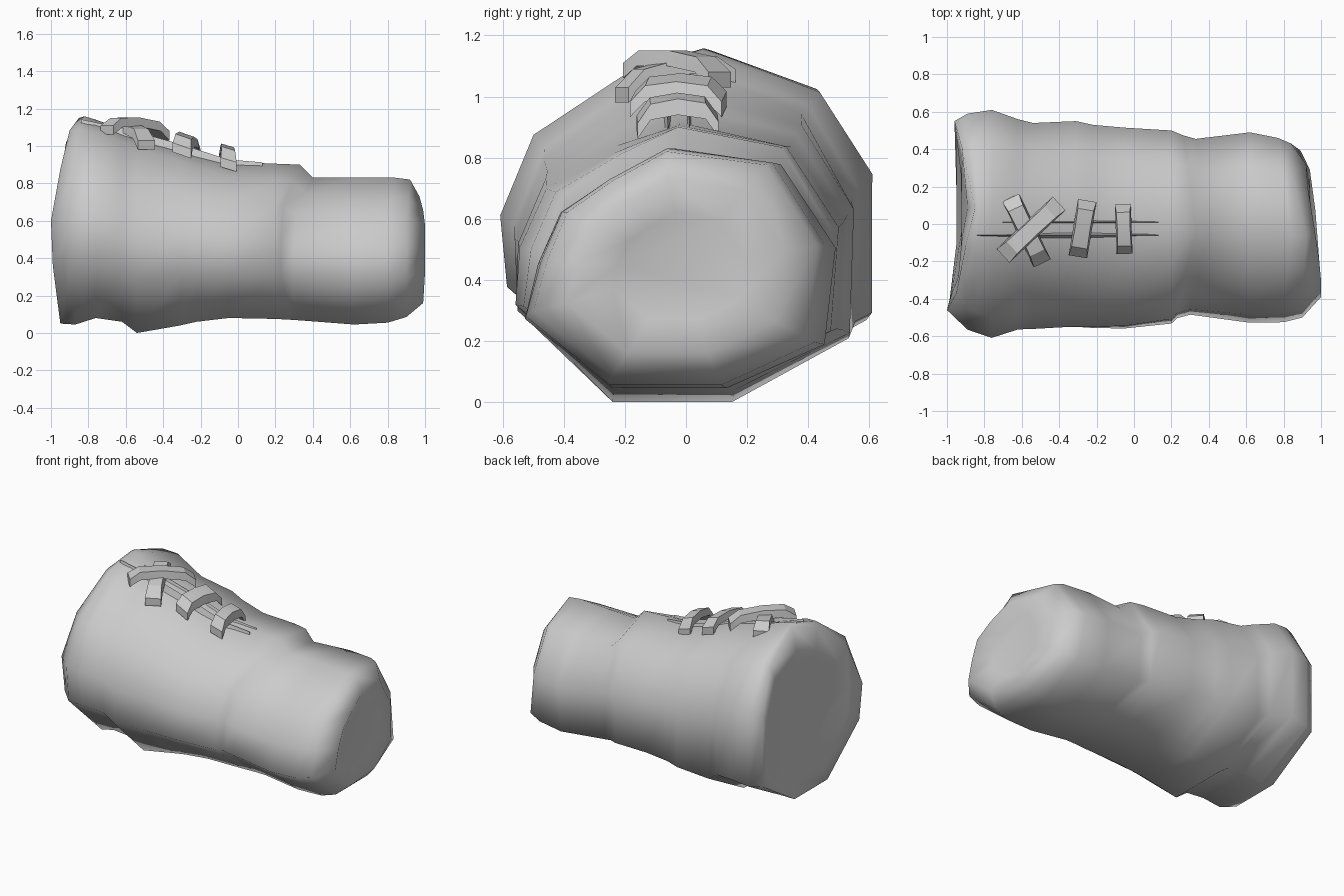
import bpy, bmesh, math
from mathutils import Vector

if "Cube" in bpy.data.objects:
    bpy.data.objects.remove(bpy.data.objects["Cube"])

leather = bpy.data.materials.new("grey_leather")
leather.diffuse_color = (0.6, 0.6, 0.6, 1)
leather.use_nodes = True
leather.node_tree.nodes["Principled BSDF"].inputs["Base Color"].default_value = leather.diffuse_color

# Ten-sided unit sections (y, z): wide end and narrow end; start at the top, go round the back
WIDE = [(.54, 1), (.86, .88), (1, .63), (1, .2), (.65, 0),
        (.3, 0), (.02, .28), (0, .5), (.09, .75), (.34, .94)]
NARROW = [(.47, 1), (.82, .94), (1, .58), (.96, .18), (.65, 0),
          (.28, 0), (0, .29), (.05, .52), (.12, .73), (.28, .87)]
SIDES = 10


def finish(name, bm, angle):
    bmesh.ops.recalc_face_normals(bm, faces=bm.faces[:])
    me = bpy.data.meshes.new(name)
    bm.to_mesh(me)
    bm.free()
    ob = bpy.data.objects.new(name, me)
    bpy.context.collection.objects.link(ob)
    me.materials.append(leather)
    bpy.ops.object.select_all(action='DESELECT')
    ob.select_set(True)
    bpy.context.view_layer.objects.active = ob
    bpy.ops.object.shade_smooth_by_angle(angle=math.radians(angle))
    return ob


def bridge(bm, a, b):
    for i in range(len(a)):
        j = (i + 1) % len(a)
        bm.faces.new((a[i], a[j], b[j], b[i]))


def ring(bm, x, y0, y1, z0, z1, shift=(0,) * SIDES):
    """Section fitted to a box; shift moves single corners along x."""
    f = min(1, max(0, (x + 0.8) / 1.6))
    out = []
    for (ya, za), (yb, zb), dx in zip(WIDE, NARROW, shift):
        u, v = ya + (yb - ya) * f, za + (zb - za) * f
        out.append(bm.verts.new((x + dx, y0 + (y1 - y0) * u, z0 + (z1 - z0) * v)))
    return out


# Sleeve: sections from the wide end to the narrow end
FOLD = (.04, 0, -.03, -.04, 0, 0, -.06, -.06, -.05, 0)
sections = [
    (-0.925, -0.22, 0.34, 0.32, 0.82),                                         # wide end dish
    (-0.94, -0.36, 0.47, 0.17, 1.00, (.05, .02, -.01, -.01, -.01, -.01, -.03, -.03, 0, .02)),
    (-0.94, -0.46, 0.55, 0.05, 1.15, (.09, .02, -.02, -.02, -.01, -.01, -.05, -.06, -.01, .04)),  # rim
    (-0.87, -0.565, 0.59, 0.045, 1.158, (.05, .01, -.02, -.02, 0, 0, -.02, -.02, 0, .02)),
    (-0.76, -0.61, 0.61, 0.08, 1.14),
    (-0.62, -0.57, 0.56, 0.06, 1.09),
    (-0.54, -0.57, 0.54, 0.00, 1.06),
    (-0.31, -0.565, 0.55, 0.04, 1.00),
    (-0.22, -0.57, 0.53, 0.06, 0.965),
    (-0.05, -0.57, 0.515, 0.08, 0.915),
    (0.20, -0.54, 0.50, 0.075, 0.905),
    (0.29, -0.51, 0.475, 0.07, 0.90, FOLD),                                    # fold edge
    (0.36, -0.49, 0.455, 0.065, 0.83, FOLD),
    (0.62, -0.53, 0.49, 0.045, 0.83),
    (0.80, -0.525, 0.46, 0.055, 0.83, (.04, 0, -.03, 0, 0, 0, 0, 0, 0, .02)),
    (0.90, -0.50, 0.43, 0.085, 0.82, (.02, -.05, -.06, -.01, 0, 0, 0, 0, 0, .01)),  # end edge
    (0.97, -0.39, 0.32, 0.16, 0.73, (0, -.04, -.05, -.03, 0, .02, .03, .03, .03, .02)),  # end lip
    (0.94, -0.24, 0.19, 0.27, 0.62),                                           # end dish
]
bm = bmesh.new()
rings = [ring(bm, *s) for s in sections]
for a, b in zip(rings, rings[1:]):
    bridge(bm, a, b)
bm.faces.new(rings[0])
bm.faces.new(rings[-1])
finish("sleeve", bm, 75)


def lace(name, start, end, width, rise, slope):
    """Flat strap bent over the sleeve, tilted along x by slope."""
    a, b = Vector(start), Vector(end)
    side = Vector((-(b - a).y, (b - a).x, 0)).normalized() * width / 2
    side.z = side.x * slope
    bm = bmesh.new()
    prev = None
    for t, h, s in ((0, 0, 1), (0.16, rise, 0.85), (0.5, rise * 1.25, 0.8),
                    (0.84, rise, 0.85), (1, 0, 1)):
        p = a.lerp(b, t) + Vector((0, 0, h))
        low = Vector((0, 0, -0.05))
        cur = [bm.verts.new(v) for v in
               (p - side + low, p + side + low, p + side * s, p - side * s)]
        if prev:
            bridge(bm, prev, cur)
        else:
            bm.faces.new(cur)
        prev = cur
    bm.faces.new(prev)
    finish(name, bm, 25)


lace("lace_low", (-0.05, -0.16, 0.925), (-0.06, 0.105, 0.93), 0.085, 0.06, -0.3)
lace("lace_mid", (-0.30, -0.175, 1.0), (-0.25, 0.125, 1.0), 0.10, 0.05, -0.35)
lace("lace_cross_under", (-0.49, -0.21, 1.03), (-0.66, 0.14, 1.09), 0.10, 0.05, 0)
lace("lace_cross_over", (-0.70, -0.17, 1.11), (-0.40, 0.11, 1.08), 0.10, 0.045, 0)

# Seam: slim tapered lips running under the laces
WIDTHS = (0.006, 0.018, 0.022, 0.018, 0.006)
LINE = ((-0.84, 1.13), (-0.6, 1.08), (-0.3, 0.995), (-0.05, 0.915), (0.13, 0.90))
for name, y in (("seam_lip_back", 0.01), ("seam_lip_front", -0.06)):
    bm = bmesh.new()
    prev = None
    for w, (x, z) in zip(WIDTHS, LINE):
        cur = [bm.verts.new(v) for v in
               ((x, y - w, z - 0.05), (x, y + w, z - 0.05), (x, y, z + 0.012))]
        if prev:
            bridge(bm, prev, cur)
        else:
            bm.faces.new(cur)
        prev = cur
    bm.faces.new(prev)
    finish(name, bm, 25)
